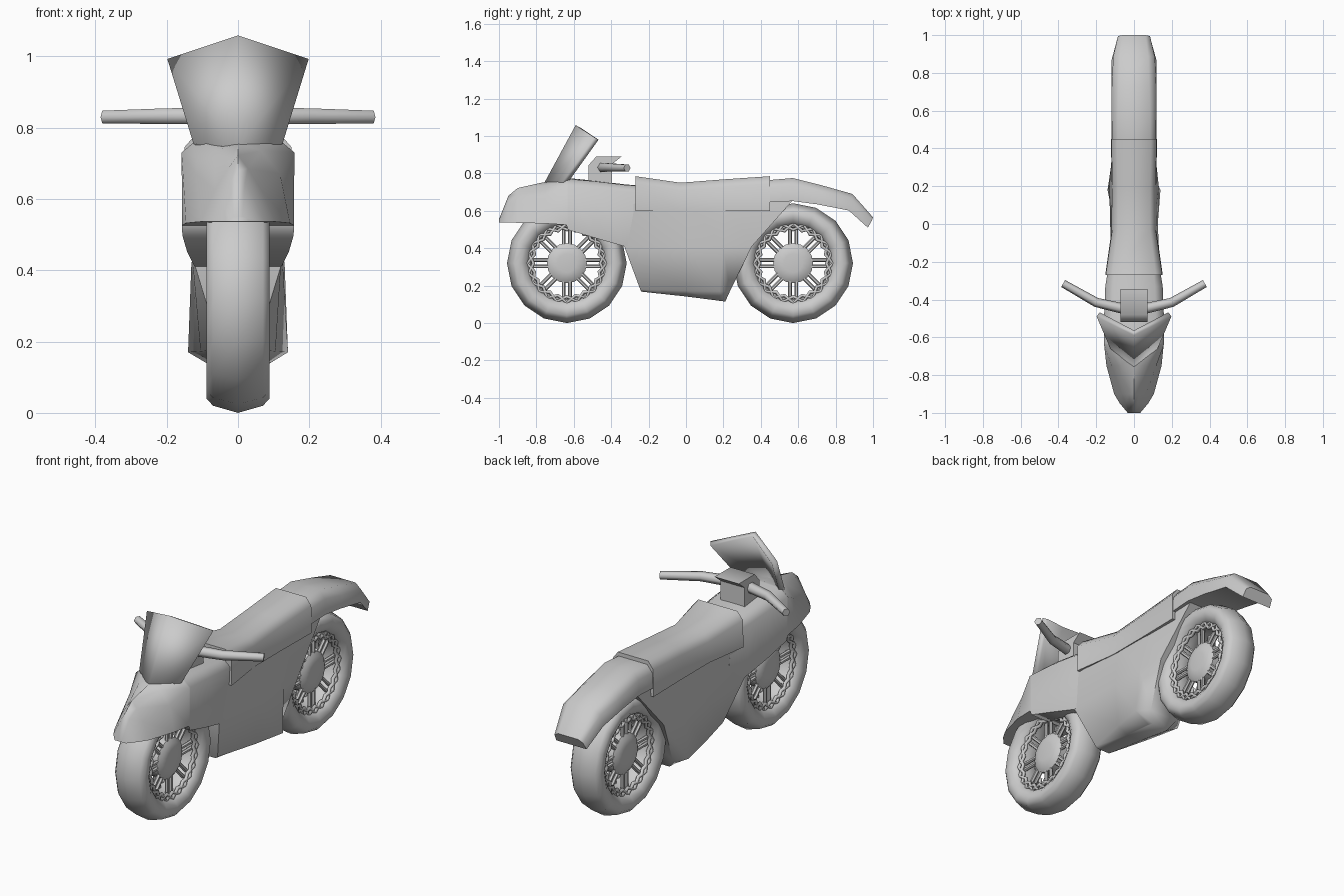
import bpy, bmesh, math
from mathutils import Vector, Matrix

if "Cube" in bpy.data.objects:
    bpy.data.objects.remove(bpy.data.objects["Cube"])


def finish(name, bm, angle=35):
    bmesh.ops.remove_doubles(bm, verts=bm.verts, dist=1e-5)
    bmesh.ops.recalc_face_normals(bm, faces=bm.faces)
    me = bpy.data.meshes.new(name)
    bm.to_mesh(me)
    bm.free()
    ob = bpy.data.objects.new(name, me)
    bpy.context.collection.objects.link(ob)
    bpy.ops.object.select_all(action='DESELECT')
    bpy.context.view_layer.objects.active = ob
    ob.select_set(True)
    bpy.ops.object.shade_smooth_by_angle(angle=math.radians(angle))
    return ob


def loft(name, sections, angle=35):
    """Bridge half-sections (x, y, z), each mirrored across x = 0."""
    bm = bmesh.new()
    rings = []
    for half in sections:
        pts = list(half) + [(-x, y, z) for x, y, z in reversed(half)]
        rings.append([bm.verts.new(p) for p in pts])
    n = len(rings[0])
    for a, b in zip(rings, rings[1:]):
        for i in range(n):
            j = (i + 1) % n
            bm.faces.new((a[i], a[j], b[j], b[i]))
    bm.faces.new(rings[0])
    bm.faces.new(rings[-1])
    return finish(name, bm, angle)


def station(y, *pts):
    return [(x, y, z) for x, z in pts]


def lathe(name, profile, centre, segs=16, closed=True):
    """Spin an (x, radius) profile about the axle."""
    bm = bmesh.new()
    rings = []
    for k in range(segs):
        a = 2 * math.pi * k / segs
        rings.append([bm.verts.new((x, centre[0] + r * math.sin(a), centre[1] + r * math.cos(a)))
                      for x, r in profile])
    m = len(profile)
    for k in range(segs):
        p, q = rings[k], rings[(k + 1) % segs]
        for i in range(m if closed else m - 1):
            j = (i + 1) % m
            bm.faces.new((p[i], p[j], q[j], q[i]))
    if not closed:
        bm.faces.new([r[0] for r in rings])
        bm.faces.new([r[-1] for r in rings])
    return finish(name, bm, 55)


def tube(name, pts, radii, cyclic=False, res=1):
    cu = bpy.data.curves.new(name, 'CURVE')
    cu.dimensions = '3D'
    cu.bevel_depth = 1
    cu.bevel_resolution = res
    cu.use_fill_caps = True
    sp = cu.splines.new('POLY')
    sp.points.add(len(pts) - 1)
    for q, p, r in zip(sp.points, pts, radii):
        q.co = (*p, 1)
        q.radius = r
    sp.use_cyclic_u = cyclic
    ob = bpy.data.objects.new(name, cu)
    bpy.context.collection.objects.link(ob)


def wheel(name, cy, cz=0.32):
    side = [(0.07, 0.30), (0.088, 0.28), (0.088, 0.245), (0.072, 0.218), (0.05, 0.205)]
    lathe(name + "_tyre", [(0, 0.32)] + side + [(-x, r) for x, r in reversed(side)], (cy, cz))
    lathe(name + "_rim", [(0.05, 0.212), (0.05, 0.195), (0.02, 0.185),
                          (-0.02, 0.185), (-0.05, 0.195), (-0.05, 0.212)], (cy, cz))
    lathe(name + "_hub", [(0.06, 0.05), (0.055, 0.085), (0.04, 0.107),
                          (-0.04, 0.107), (-0.055, 0.085), (-0.06, 0.05)], (cy, cz), 16, False)
    # paired spokes on both sides of the hub
    bm = bmesh.new()
    for k in range(8):
        rot = Matrix.Translation((0, cy, cz)) @ Matrix.Rotation(k * math.pi / 4, 4, 'X')
        for x in (-0.035, 0.035):
            for off in (-0.017, 0.017):
                bmesh.ops.create_cone(bm, cap_ends=True, segments=6, radius1=0.01, radius2=0.01,
                                      depth=0.11, matrix=rot @ Matrix.Translation((x, off, 0.148)))
    finish(name + "_spokes", bm)
    # crossed zigzag lacing around each side of the rim
    for s in (-1, 1):
        for phase in (0, 1):
            pts = []
            for k in range(24):
                r, a = (0.213, 0.178)[(k + phase) % 2], math.pi * k / 12
                pts.append((s * 0.055, cy + r * math.sin(a), cz + r * math.cos(a)))
            tube(name + "_lacing", pts, [0.01] * 24, True)


wheel("front_wheel", -0.637)
wheel("rear_wheel", 0.573)

# front fairing and tank, with a sharp centre ridge on the nose
loft("front_fairing", [
    station(-1.00, (0, 0.555), (0.012, 0.55), (0.025, 0.545), (0.033, 0.537)),
    station(-0.95, (0, 0.68), (0.02, 0.645), (0.045, 0.60), (0.075, 0.537)),
    station(-0.90, (0, 0.722), (0.028, 0.685), (0.065, 0.625), (0.105, 0.536)),
    station(-0.75, (0, 0.755), (0.065, 0.735), (0.118, 0.67), (0.146, 0.532)),
    station(-0.64, (0, 0.775), (0.11, 0.77), (0.158, 0.73), (0.157, 0.525)),
    station(-0.63, (0, 0.775), (0.11, 0.77), (0.158, 0.73), (0.156, 0.498)),
    station(-0.48, (0, 0.76), (0.115, 0.757), (0.158, 0.72), (0.143, 0.453)),
    station(-0.33, (0, 0.742), (0.11, 0.739), (0.152, 0.705), (0.122, 0.41)),
    station(-0.20, (0, 0.73), (0.10, 0.73), (0.13, 0.69), (0.11, 0.43)),
], 60)

# engine body from horizontal rings: pinched at the lower front, widest near the rear
loft("engine_body", [
    [(0.14, -0.31, 0.66), (0.108, 0, 0.66), (0.105, 0.2, 0.66), (0.10, 0.57, 0.655)],
    [(0.12, -0.33, 0.41), (0.126, 0, 0.41), (0.131, 0.2, 0.41), (0.115, 0.352, 0.41)],
    [(0.05, -0.245, 0.18), (0.105, 0, 0.172), (0.14, 0.18, 0.17), (0.085, 0.235, 0.17)],
    [(0.035, -0.24, 0.168), (0.045, 0, 0.142), (0.055, 0.18, 0.12), (0.05, 0.21, 0.115)],
], 60)

# seat
loft("seat", [
    station(-0.27, (0.115, 0.785), (0.15, 0.745), (0.152, 0.60)),
    station(-0.03, (0.085, 0.75), (0.115, 0.71), (0.118, 0.60)),
    station(0.20, (0.085, 0.768), (0.115, 0.728), (0.118, 0.60)),
    station(0.45, (0.09, 0.785), (0.12, 0.745), (0.122, 0.60)),
], 55)

# rear fender sweeping down at the tail
loft("rear_fender", [
    [(0.085, 0.43, 0.763), (0.115, 0.43, 0.725), (0.118, 0.43, 0.645)],
    [(0.085, 0.57, 0.775), (0.118, 0.57, 0.735), (0.12, 0.57, 0.652)],
    [(0.08, 0.73, 0.735), (0.118, 0.72, 0.70), (0.12, 0.70, 0.635)],
    [(0.075, 0.89, 0.69), (0.11, 0.885, 0.665), (0.118, 0.87, 0.602)],
    [(0.06, 1.0, 0.565), (0.085, 0.995, 0.55), (0.09, 0.972, 0.51)],
], 55)

# windscreen: a V-shaped sheet with thickness
bm = bmesh.new()
v = [bm.verts.new(p) for p in [(0, -0.76, 0.745), (0.125, -0.66, 0.755), (0.198, -0.49, 0.992),
                               (0, -0.59, 1.058), (-0.198, -0.49, 0.992), (-0.125, -0.66, 0.755)]]
bm.faces.new((v[0], v[1], v[2], v[3]))
bm.faces.new((v[0], v[3], v[4], v[5]))
screen = finish("windscreen", bm, 75)
mod = screen.modifiers.new("thickness", 'SOLIDIFY')
mod.thickness = 0.03
mod.offset = -1

# handlebar clamp
bm = bmesh.new()
prof = [(-0.52, 0.74), (-0.52, 0.845), (-0.48, 0.89), (-0.345, 0.89), (-0.395, 0.85), (-0.395, 0.73)]
f = bm.faces.new([bm.verts.new((-0.072, y, z)) for y, z in prof])
ext = bmesh.ops.extrude_face_region(bm, geom=[f])
bmesh.ops.translate(bm, vec=Vector((0.144, 0, 0)),
                    verts=[g for g in ext["geom"] if isinstance(g, bmesh.types.BMVert)])
finish("handlebar_clamp", bm, 50)

# handlebars
for s in (-1, 1):
    tube("handlebar", [(s * 0.05, -0.45, 0.832), (s * 0.20, -0.415, 0.832), (s * 0.375, -0.315, 0.829)],
         [0.028, 0.025, 0.021])
